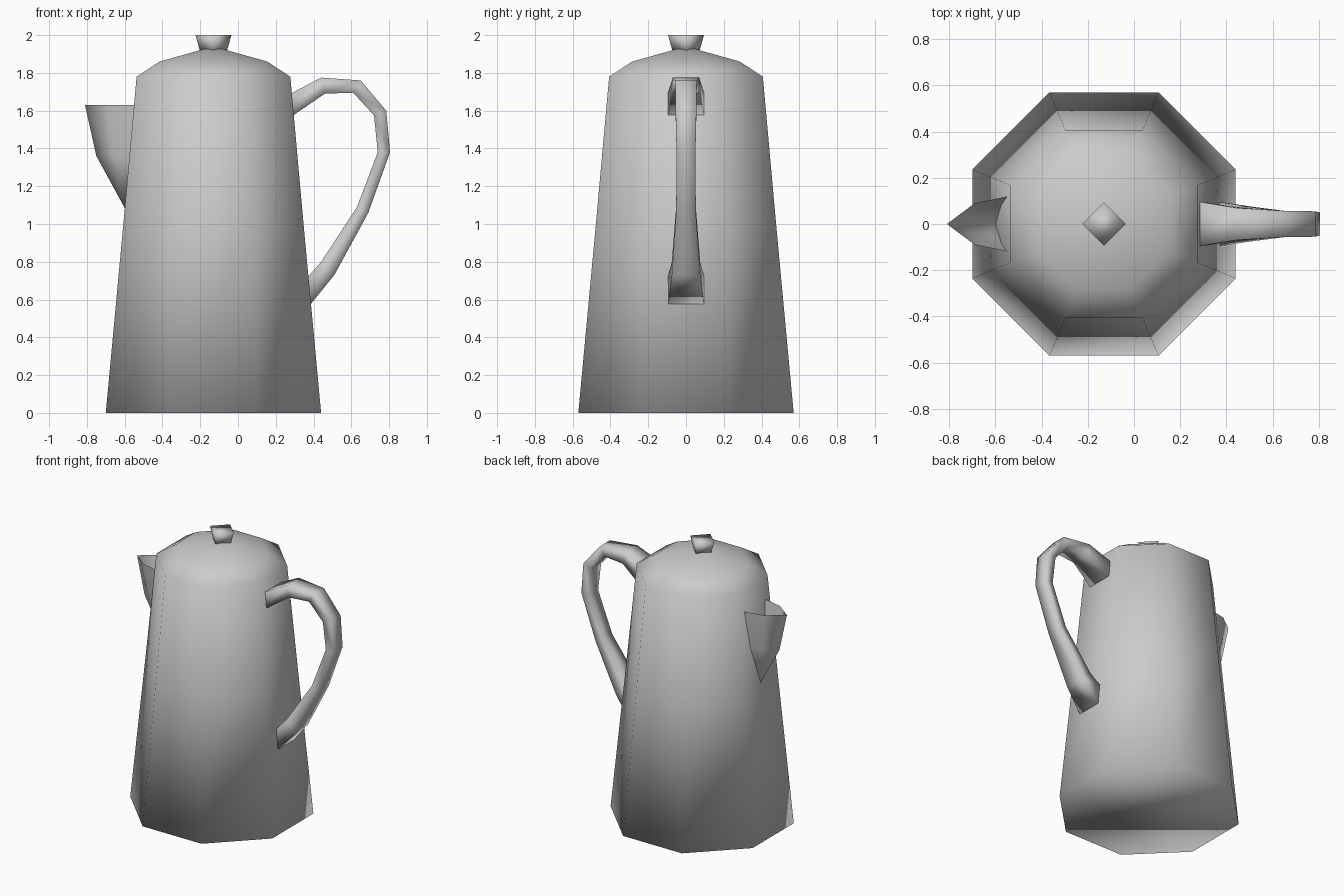
import bpy, bmesh, math

cube = bpy.data.objects.get("Cube")
if cube:
    bpy.data.objects.remove(cube, do_unlink=True)

GREY = (0.6, 0.6, 0.6, 1.0)
metal = bpy.data.materials.new("grey_metal")
metal.use_nodes = True
metal.diffuse_color = GREY
metal.node_tree.nodes["Principled BSDF"].inputs["Base Color"].default_value = GREY

AXIS_X = -0.13


def loft(name, rings, closed=True, caps=True):
    """Skin a list of equal-length point rings; a one-point ring is a tip."""
    bm = bmesh.new()
    rows = [[bm.verts.new(p) for p in ring] for ring in rings]
    for a, b in zip(rows, rows[1:]):
        n = max(len(a), len(b))
        for i in range(n if closed else n - 1):
            j = (i + 1) % n
            if len(b) == 1:
                bm.faces.new((a[i], a[j], b[0]))
            else:
                bm.faces.new((a[i], a[j], b[j], b[i]))
    if caps:
        for row in (rows[0], rows[-1]):
            if len(row) > 2:
                bm.faces.new(row)
    bmesh.ops.recalc_face_normals(bm, faces=bm.faces)
    mesh = bpy.data.meshes.new(name)
    bm.to_mesh(mesh)
    bm.free()
    mesh.materials.append(metal)
    mesh.shade_smooth()
    obj = bpy.data.objects.new(name, mesh)
    bpy.context.collection.objects.link(obj)
    return obj


def polygon(radius, z, sides, turn=0.0):
    angles = [turn + math.tau * k / sides for k in range(sides)]
    return [(AXIS_X + radius * math.cos(a), radius * math.sin(a), z) for a in angles]


# Octagonal body and shallow lid: (flat-to-centre distance, height)
half = math.pi / 8
profile = [(0.57, 0), (0.477, 1.0), (0.407, 1.78), (0.285, 1.86)]
loft("pot_body", [polygon(r / math.cos(half), z, 8, half) for r, z in profile]
     + [[(AXIS_X, 0, 1.94)]])

# Four-sided lid knob, wider at the top
loft("lid_knob", [polygon(r, z, 4) for r, z in [(0.07, 1.91), (0.095, 2.0)]])

# Handle: outer x, z, inner x, z, half width at each station
stations = [
    (0.26, 1.68, 0.27, 1.56, 0.10),
    (0.44, 1.775, 0.46, 1.69, 0.07),
    (0.65, 1.76, 0.61, 1.695, 0.057),
    (0.785, 1.60, 0.72, 1.575, 0.055),
    (0.805, 1.38, 0.74, 1.38, 0.05),
    (0.69, 1.06, 0.63, 1.09, 0.052),
    (0.51, 0.73, 0.44, 0.80, 0.075),
    (0.38, 0.57, 0.37, 0.72, 0.095),
]
loft("handle", [[(ox, -w, oz), (ox, w, oz), (ix, w, iz), (ix, -w, iz)]
                for ox, oz, ix, iz, w in stations])


# Open pouring spout: a keeled shell that narrows to a point on the body
def spout_ring(z, root, side, keel_x):
    edge = [(root[0], root[1], z), (side[0], side[1], z)]
    return edge + [(keel_x, 0, z)] + [(x, -y, h) for x, y, h in reversed(edge)]


loft("spout", [
    spout_ring(1.63, (-0.545, 0.12), (-0.69, 0.09), -0.81),
    spout_ring(1.36, (-0.565, 0.085), (-0.66, 0.06), -0.75),
    [(-0.597, 0, 1.08)],
], closed=False, caps=False)
